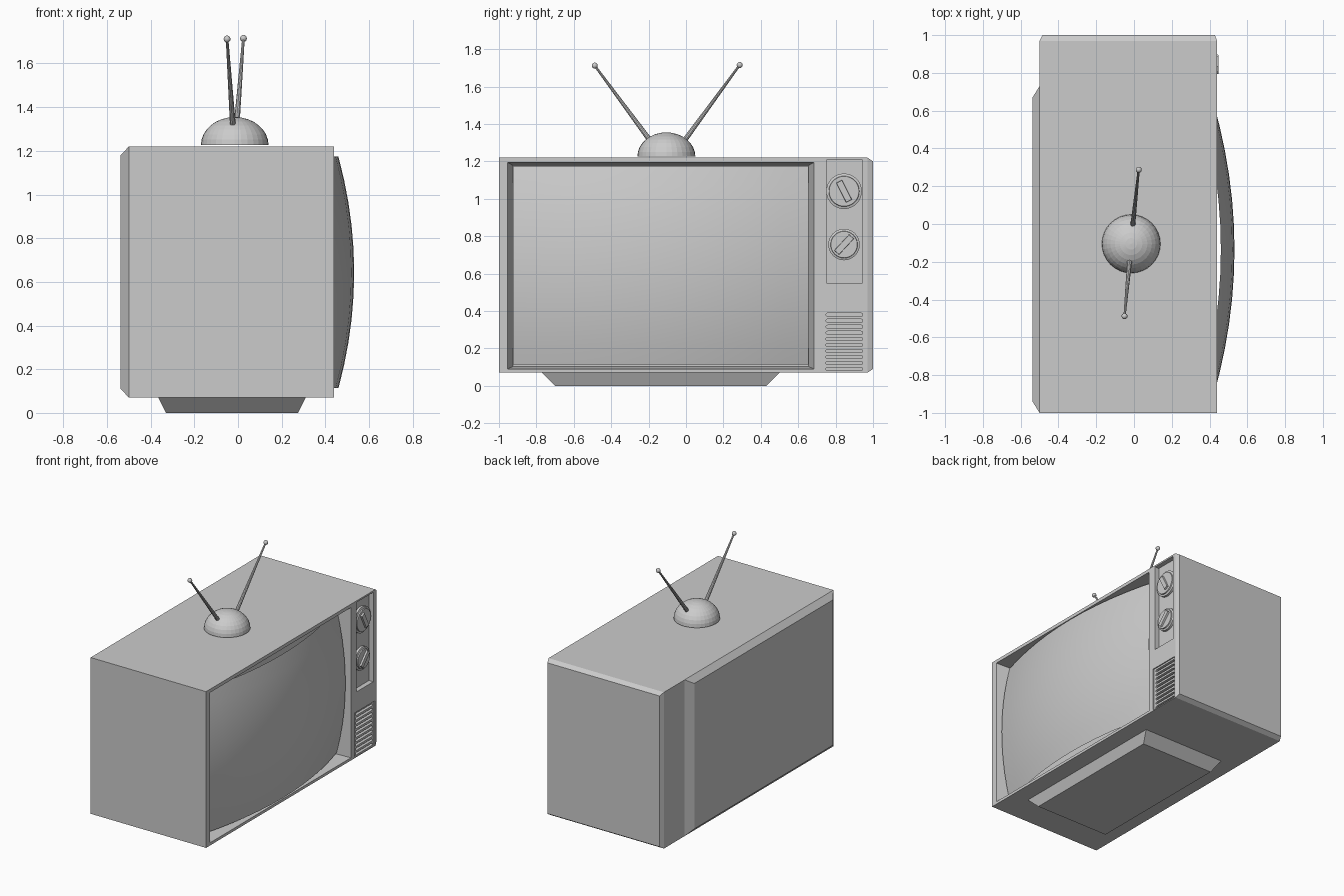
import bpy, bmesh, math
from mathutils import Vector, Matrix

if "Cube" in bpy.data.objects:
    bpy.data.objects.remove(bpy.data.objects["Cube"])


def finish(name, bm, smooth=False):
    me = bpy.data.meshes.new(name)
    bmesh.ops.recalc_face_normals(bm, faces=bm.faces)
    for f in bm.faces:
        f.smooth = smooth
    bm.to_mesh(me)
    bm.free()
    ob = bpy.data.objects.new(name, me)
    bpy.context.collection.objects.link(ob)
    return ob


def loft(name, rings):
    """Closed solid through a list of rings of equal length."""
    bm = bmesh.new()
    vs = [[bm.verts.new(p) for p in r] for r in rings]
    n = len(vs[0])
    for a, b in zip(vs, vs[1:]):
        for i in range(n):
            bm.faces.new((a[i], a[(i + 1) % n], b[(i + 1) % n], b[i]))
    bm.faces.new(vs[0])
    bm.faces.new(vs[-1])
    return finish(name, bm)


def rect(axis, h, u0, u1, v0, v1):
    """Rectangle across an axis; u, v are the remaining axes in x, y, z order."""
    pts = []
    for u, v in ((u0, v0), (u1, v0), (u1, v1), (u0, v1)):
        p = [u, v]
        p.insert("xyz".index(axis), h)
        pts.append(p)
    return pts


def circle_x(x, y, z, r, n=32):
    return [(x, y + r * math.cos(2 * math.pi * i / n), z + r * math.sin(2 * math.pi * i / n))
            for i in range(n)]


def pill_x(x, y0, y1, z, r, n=6):
    pts = []
    for cy, start in ((y1 - r, -math.pi / 2), (y0 + r, math.pi / 2)):
        for i in range(n + 1):
            a = start + math.pi * i / n
            pts.append((x, cy + r * math.cos(a), z + r * math.sin(a)))
    return pts


# cabinet with chamfered end
cabinet = loft("cabinet", [rect("y", -1, -.5, .44, .07, 1.22),
                           rect("y", .97, -.5, .44, .07, 1.22),
                           rect("y", 1, -.485, .428, .09, 1.2)])

# cutters: screen well, control recess, speaker panel, speaker slots
cutters = [
    loft("screen_well", [rect("x", .33, -.925, .655, .103, 1.178),
                         rect("x", .55, -.985, .715, .077, 1.212)]),
    loft("control_recess", [rect("x", .405, .75, .945, .55, 1.208),
                            rect("x", .5, .75, .945, .55, 1.208)]),
    loft("speaker_recess", [rect("x", .432, .728, .962, .078, .402),
                            rect("x", .5, .728, .962, .078, .402)])]
for i in range(10):
    z = .09 + i * .0322
    cutters.append(loft("speaker_slot", [pill_x(.405, .748, .945, z, .0085),
                                         pill_x(.5, .748, .945, z, .0085)]))
bpy.context.view_layer.objects.active = cabinet
for c in cutters:
    m = cabinet.modifiers.new("cut", "BOOLEAN")
    m.operation = "DIFFERENCE"
    m.solver = "EXACT"
    m.object = c
    bpy.ops.object.modifier_apply(modifier=m.name)
    bpy.data.objects.remove(c)

# back cover and stand
loft("back_cover", [rect("x", -.5, -1, .73, .07, 1.22),
                    rect("x", -.537, -.94, .67, .11, 1.18)])
loft("stand", [rect("z", .07, -.365, .31, -.77, .5),
               rect("z", 0, -.33, .275, -.7, .43)])

# bulging picture tube
bm = bmesh.new()
bmesh.ops.create_grid(bm, x_segments=12, y_segments=10, size=1)
for v in bm.verts:
    u, w = v.co.x, v.co.y
    v.co = (.532 - .115 * u * u - .072 * w * w, -.135 + .789 * u, .643 + .53 * w)
finish("screen", bm, True)

# dials with grip bars
for label, z, r, ang in (("upper", 1.04, .095, -63), ("lower", .755, .084, 47)):
    loft(label + "_dial", [circle_x(x, .845, z, r * s) for x, s in
                           ((.405, 1), (.422, 1), (.426, .86), (.434, .84))])
    grip = loft(label + "_dial_grip", [rect("x", .42, -.06, .06, -.019, .019),
                                       rect("x", .447, -.057, .057, -.016, .016)])
    grip.data.transform(Matrix.Translation((0, .845, z)) @
                        Matrix.Rotation(math.radians(ang), 4, "X"))

# antenna dome
bm = bmesh.new()
bmesh.ops.create_uvsphere(bm, u_segments=32, v_segments=16, radius=1)
bmesh.ops.bisect_plane(bm, geom=bm.verts[:] + bm.edges[:] + bm.faces[:], plane_co=(0, 0, 0),
                       plane_no=(0, 0, -1), clear_outer=True)
bmesh.ops.holes_fill(bm, edges=[e for e in bm.edges if e.is_boundary])
bmesh.ops.transform(bm, verts=bm.verts, matrix=Matrix.Translation((-.015, -.105, 1.226)) @
                    Matrix.Diagonal((.155, .155, .129, 1)))
finish("antenna_dome", bm)

# tapered antenna rods with ball tips
for label, a, b in (("left", (-.022, -.18, 1.295), (-.05, -.488, 1.712)),
                    ("right", (-.008, -.02, 1.295), (.025, .287, 1.715))):
    a, b = Vector(a), Vector(b)
    d = b - a
    place = Matrix.Translation((a + b) / 2) @ d.to_track_quat("Z", "Y").to_matrix().to_4x4()
    bm = bmesh.new()
    bmesh.ops.create_cone(bm, cap_ends=True, segments=10, radius1=.014, radius2=.006,
                          depth=d.length, matrix=place)
    finish(label + "_antenna_rod", bm)
    bm = bmesh.new()
    bmesh.ops.create_uvsphere(bm, u_segments=14, v_segments=8, radius=.016,
                              matrix=Matrix.Translation(b))
    finish(label + "_antenna_tip", bm, True)
